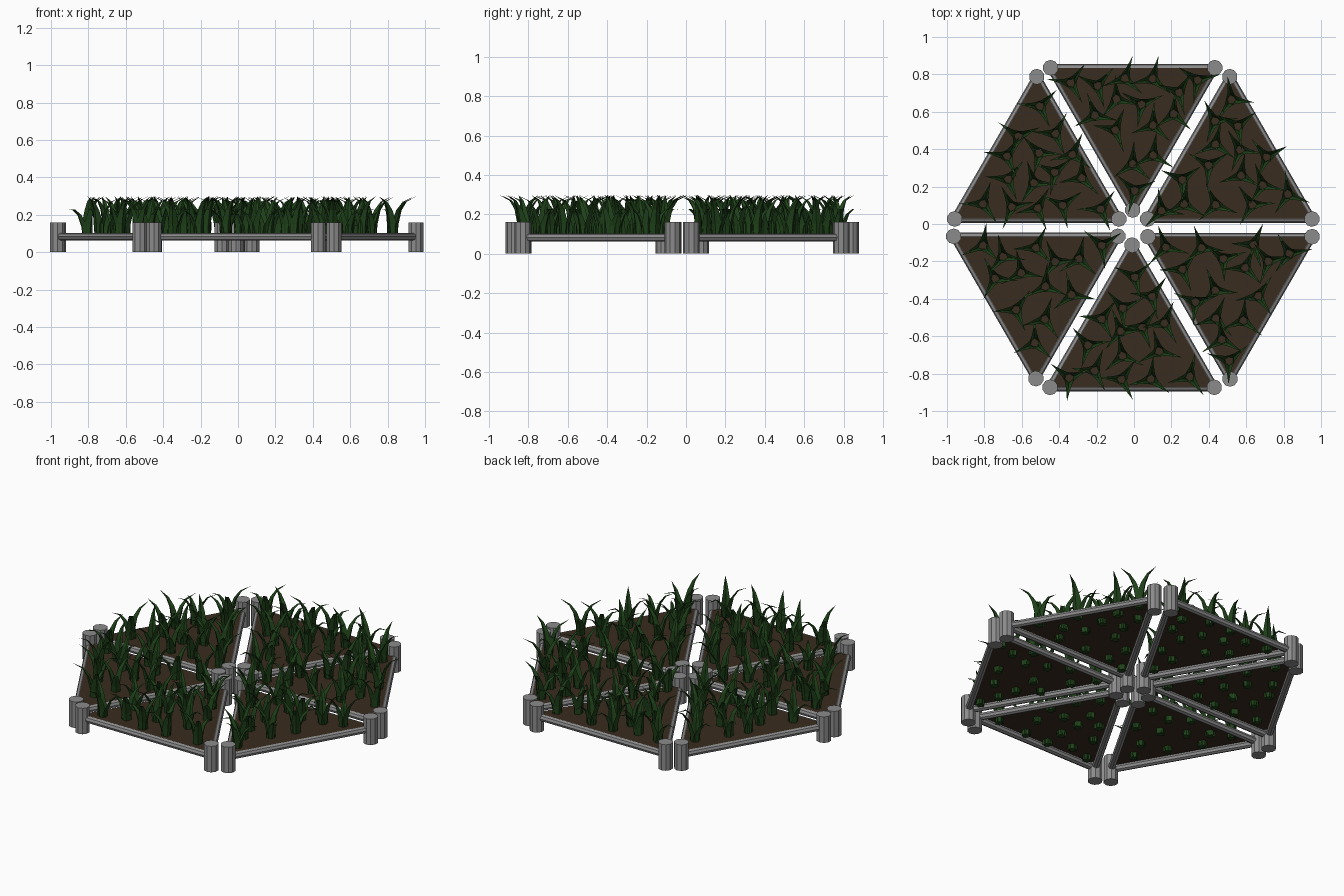
import bpy, bmesh, random
from math import radians, sin, cos, pi
from mathutils import Vector

if "Cube" in bpy.data.objects:
    bpy.data.objects.remove(bpy.data.objects["Cube"])

random.seed(7)
SIDE = 0.878


def material(name, rgb):
    m = bpy.data.materials.new(name)
    m.diffuse_color = (*rgb, 1)
    m.use_nodes = True
    m.node_tree.nodes["Principled BSDF"].inputs["Base Color"].default_value = m.diffuse_color
    return m


def make_object(name, bm, mat=None):
    me = bpy.data.meshes.new(name)
    bm.to_mesh(me)
    bm.free()
    ob = bpy.data.objects.new(name, me)
    bpy.context.collection.objects.link(ob)
    if mat:
        me.materials.append(mat)
    return ob


def add_cylinder(bm, a, b, radius, sides):
    """Capped cylinder between two points."""
    d = b - a
    mat = d.to_track_quat('Z', 'Y').to_matrix().to_4x4()
    mat.translation = (a + b) / 2
    bmesh.ops.create_cone(bm, cap_ends=True, segments=sides, radius1=radius,
                          radius2=radius, depth=d.length, matrix=mat)


# blade profiles: (outward distance, height, half width); last point is the tip
TALL = [(0.014, 0.072, 0.027), (0.020, 0.15, 0.029), (0.040, 0.225, 0.018), (0.070, 0.27, 0.010), (0.125, 0.298, 0)]
SHORT = [(0.014, 0.072, 0.025), (0.024, 0.14, 0.026), (0.048, 0.20, 0.015), (0.078, 0.228, 0.008), (0.13, 0.225, 0)]


def add_blade(bm, base, angle, profile):
    """Folded, tapering blade of grass that bends outward."""
    out = Vector((cos(angle), sin(angle), 0))
    side = Vector((-sin(angle), cos(angle), 0))
    rows = []
    for d, z, w in profile[:-1]:
        mid = base + out * d + Vector((0, 0, z))
        edge = mid - out * w * 0.5
        rows.append([bm.verts.new(edge - side * w), bm.verts.new(mid + out * w * 0.3),
                     bm.verts.new(edge + side * w)])
    for lo, hi in zip(rows, rows[1:]):
        for i in range(2):
            bm.faces.new((lo[i], lo[i + 1], hi[i + 1], hi[i]))
    d, z, _ = profile[-1]
    tip = bm.verts.new(base + out * d + Vector((0, 0, z)))
    for i in range(2):
        bm.faces.new((rows[-1][i], rows[-1][i + 1], tip))
    bm.faces.new((rows[0][2], rows[0][1], rows[0][0]))


def scatter(corners, count, gap, inset):
    """Loosely spaced random points inside a triangle."""
    pts = []
    for _ in range(4000):
        u, v = random.random(), random.random()
        w = 1 - u - v
        if min(u, v, w) < inset:
            continue
        p = corners[0] * u + corners[1] * v + corners[2] * w
        if all((p - q).length > gap for q in pts):
            pts.append(p)
        if len(pts) == count:
            break
    return pts


soil_mat = material("soil", (0.040, 0.025, 0.013))
grass_mat = material("grass", (0.014, 0.055, 0.010))
metal_mat = material("metal", (0.26, 0.26, 0.26))

# inner corner of each triangular bed and the angle of its first side
beds = [((0.073, 0.027), 0), ((-0.007, 0.075), 60), ((-0.081, 0.027), 120),
        ((-0.086, -0.066), 180), ((-0.010, -0.113), 240), ((0.074, -0.068), 300)]

for n, ((ax, ay), start) in enumerate(beds, 1):
    apex = Vector((ax, ay, 0))
    corners = [apex] + [apex + SIDE * Vector((cos(radians(t)), sin(radians(t)), 0))
                        for t in (start, start + 60)]

    # corner posts
    bm = bmesh.new()
    for c in corners:
        add_cylinder(bm, c, c + Vector((0, 0, 0.16)), 0.042, 10)
    make_object(f"posts_{n}", bm, metal_mat)

    # edge rails
    bm = bmesh.new()
    up = Vector((0, 0, 0.083))
    for i in range(3):
        add_cylinder(bm, corners[i] + up, corners[(i + 1) % 3] + up, 0.021, 8)
    make_object(f"rails_{n}", bm, metal_mat)

    # soil sheet
    bm = bmesh.new()
    bm.faces.new([bm.verts.new(c + Vector((0, 0, 0.103))) for c in corners])
    make_object(f"soil_{n}", bm, soil_mat)

    # grass tufts
    bm = bmesh.new()
    for p in scatter(corners, 15, 0.118, 0.055):
        turn = random.uniform(0, 2 * pi)
        for k, prof in enumerate((TALL, SHORT, TALL)):
            add_blade(bm, p, turn + k * 2 * pi / 3 + random.uniform(-0.2, 0.2), prof)
    make_object(f"grass_{n}", bm, grass_mat)
